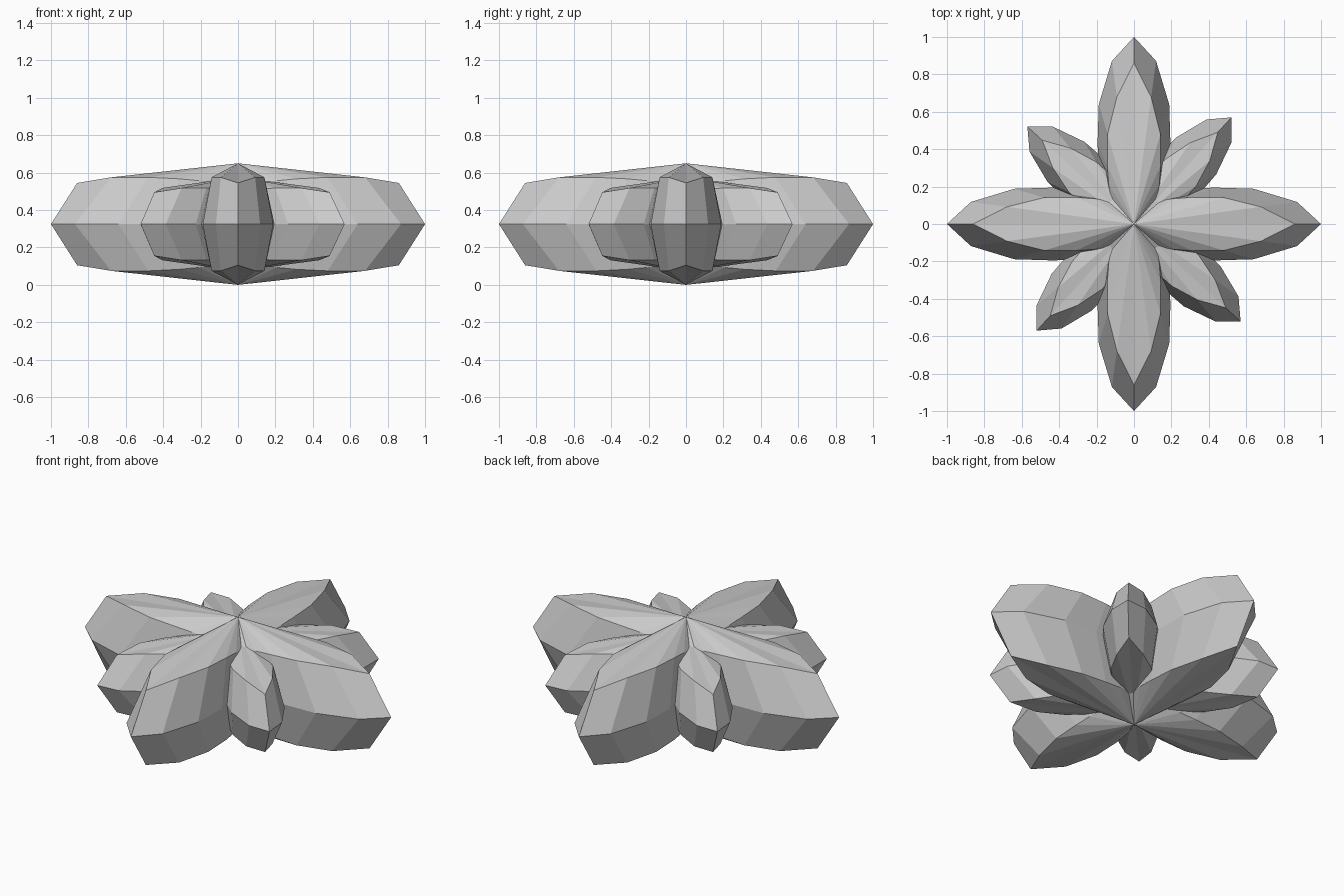
import bpy, bmesh
from math import sin, cos, radians, pi

if "Cube" in bpy.data.objects:
    bpy.data.objects.remove(bpy.data.objects["Cube"])

# one half-petal: (angle, equator radius, ring radius, ring height)
HALF = [(0, 1.0, 0.86, 0.22),
        (7.7, 0.88, 0.685, 0.25),
        (16.4, 0.667, 0.50, 0.25),
        (24.5, 0.47, 0.345, 0.242),
        (32.7, 0.345, 0.25, 0.232),
        (40.9, 0.26, 0.19, 0.222)]
# mirrored into a full petal running valley to valley
PETAL = [(-a, e, r, h) for a, e, r, h in HALF[:0:-1]] + HALF
MID_Z = 0.325


def four_petal_star(name, scale, turn):
    bm = bmesh.new()
    top = bm.verts.new((0, 0, MID_Z))
    bottom = bm.verts.new((0, 0, -MID_Z))
    columns = []
    for k in range(4):
        for a, eq, r, h in PETAL:
            t = radians(a + turn) + k * pi / 2
            c, s = cos(t), sin(t)
            columns.append([bm.verts.new(p) for p in
                            ((c * r, s * r, h), (c * eq, s * eq, 0), (c * r, s * r, -h))])
    for i, a in enumerate(columns):
        b = columns[(i + 1) % len(columns)]
        bm.faces.new((top, a[0], b[0]))
        bm.faces.new((a[0], a[1], b[1], b[0]))
        bm.faces.new((a[1], a[2], b[2], b[1]))
        bm.faces.new((a[2], bottom, b[2]))
    for v in bm.verts:
        v.co *= scale
        v.co.z += MID_Z
    bmesh.ops.recalc_face_normals(bm, faces=bm.faces)
    mesh = bpy.data.meshes.new(name)
    bm.to_mesh(mesh)
    bm.free()
    obj = bpy.data.objects.new(name, mesh)
    bpy.context.collection.objects.link(obj)
    return obj


# large petals on the axes, small petals in between
four_petal_star("large_petals", 1.0, 0)
four_petal_star("small_petals", 0.772, 47.6)
